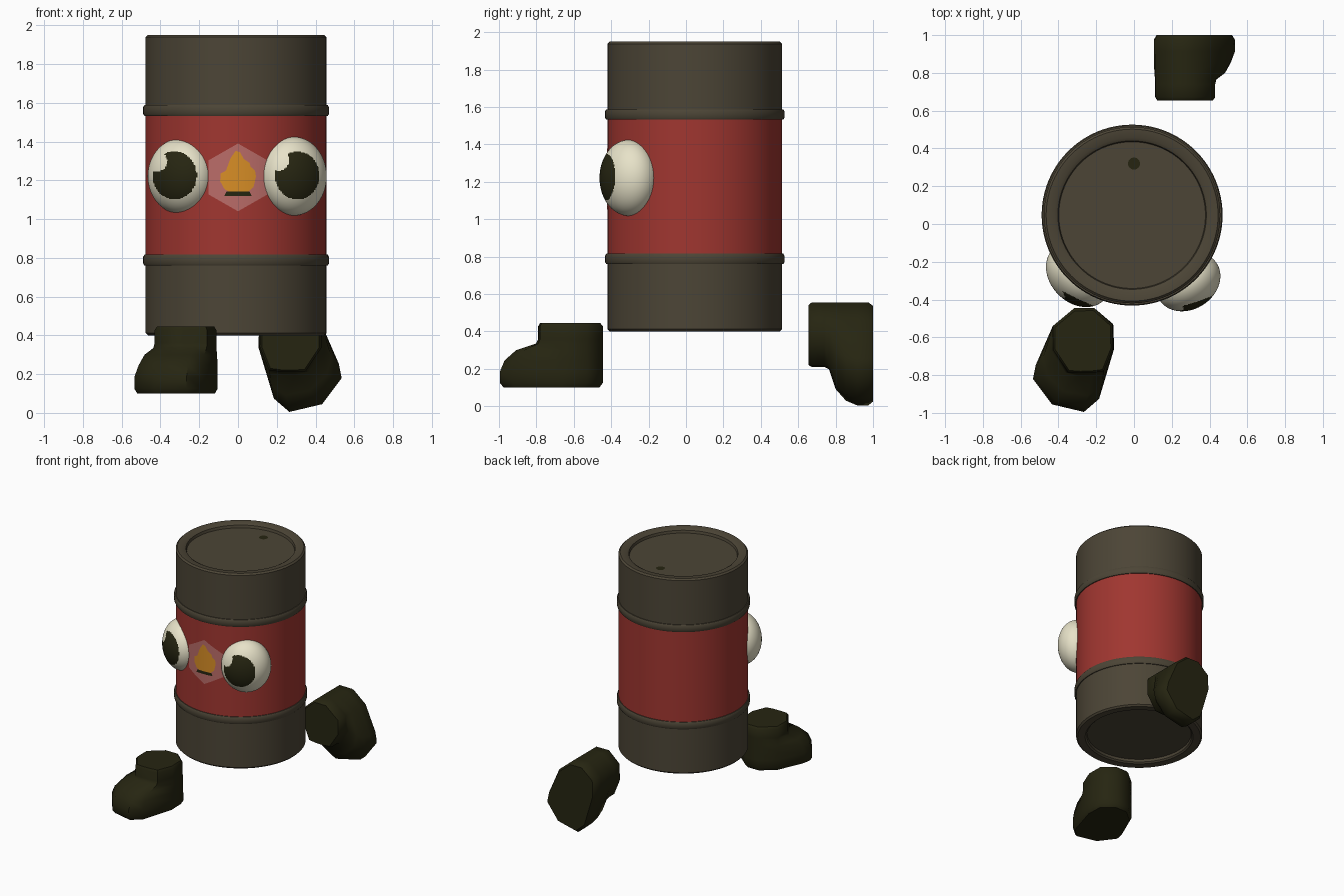
import bpy, bmesh, math
from mathutils import Matrix, Vector

if "Cube" in bpy.data.objects:
    bpy.data.objects.remove(bpy.data.objects["Cube"])

CX, CY, R = -0.01, 0.047, 0.467   # drum axis and radius


def material(name, rgb):
    m = bpy.data.materials.new(name)
    lin = [((c / 255 + 0.055) / 1.055) ** 2.4 if c > 10 else c / 255 / 12.92 for c in rgb]
    m.diffuse_color = (*lin, 1)
    m.use_nodes = True
    m.node_tree.nodes["Principled BSDF"].inputs["Base Color"].default_value = m.diffuse_color
    return m


STEEL = material("dark steel", (76, 69, 54))
RED = material("red paint", (160, 54, 48))
PALE = material("pale red", (186, 108, 104))
ORANGE = material("flame orange", (216, 142, 38))
BLACK = material("olive black", (38, 37, 17))
CREAM = material("cream", (234, 229, 203))


def finish(name, bm, mats, angle=35):
    bmesh.ops.recalc_face_normals(bm, faces=bm.faces)
    me = bpy.data.meshes.new(name)
    bm.to_mesh(me)
    bm.free()
    ob = bpy.data.objects.new(name, me)
    bpy.context.collection.objects.link(ob)
    for m in mats:
        me.materials.append(m)
    bpy.ops.object.select_all(action='DESELECT')
    ob.select_set(True)
    bpy.context.view_layer.objects.active = ob
    bpy.ops.object.shade_smooth_by_angle(angle=math.radians(angle))
    return ob


def loft(bm, rings, close=False):
    """Bridge equal-length point rings; cap the ends, or join last to first."""
    vs = [[bm.verts.new(p) for p in ring] for ring in rings]
    n = len(vs[0])
    pairs = list(zip(vs, vs[1:])) + ([(vs[-1], vs[0])] if close else [])
    for a, b in pairs:
        for i in range(n):
            j = (i + 1) % n
            bm.faces.new((a[i], a[j], b[j], b[i]))
    if not close:
        bm.faces.new(vs[0][::-1])
        bm.faces.new(vs[-1])


def lathe(profile, segs=96):
    return [[(CX + r * math.cos(2 * math.pi * i / segs), CY + r * math.sin(2 * math.pi * i / segs), z)
             for i in range(segs)] for r, z in profile]


# Drum body with recessed lids, red between the hoops
bm = bmesh.new()
loft(bm, lathe([(0.385, 0.432), (0.388, 0.412), (0.40, 0.402), (0.455, 0.40), (R, 0.412),
                (R, 0.787), (R, 1.56), (R, 1.938), (0.455, 1.95), (0.41, 1.948),
                (0.393, 1.938), (0.388, 1.918)]))
for f in bm.faces:
    f.material_index = int(0.787 < f.calc_center_median().z < 1.56)
finish("drum_body", bm, [STEEL, RED])

# Hoops
for name, z in (("lower_hoop", 0.788), ("upper_hoop", 1.56)):
    bm = bmesh.new()
    loft(bm, lathe([(R - 0.01, z - 0.028), (R + 0.006, z - 0.028), (R + 0.012, z - 0.018),
                    (R + 0.012, z + 0.018), (R + 0.006, z + 0.028), (R - 0.01, z + 0.028)]), close=True)
    finish(name, bm, [STEEL], 50)

# Bung on the lid
bm = bmesh.new()
bmesh.ops.create_circle(bm, cap_ends=True, segments=24, radius=0.032,
                        matrix=Matrix.Translation((0, 0.32, 1.921)))
finish("lid_bung", bm, [BLACK])


# Front emblem: flat outlines wrapped around the drum
def plate(name, outline, lift, mat):
    bm = bmesh.new()
    bm.faces.new([bm.verts.new((x, 0, z)) for x, z in outline])
    bmesh.ops.triangulate(bm, faces=bm.faces[:])
    for i in range(-15, 16):
        bmesh.ops.bisect_plane(bm, geom=bm.verts[:] + bm.edges[:] + bm.faces[:],
                               plane_co=(i * 0.0101, 0, 0), plane_no=(1, 0, 0))
    for v in bm.verts:
        v.co.y = CY - math.sqrt((R + lift) ** 2 - (v.co.x - CX) ** 2)
    ob = finish(name, bm, [mat])
    if sum(p.normal.y for p in ob.data.polygons) > 0:
        ob.data.flip_normals()


plate("emblem_badge", [(0, 1.39), (-0.152, 1.303), (-0.152, 1.127), (0, 1.04), (0.152, 1.127), (0.152, 1.303)],
      0.002, PALE)
plate("emblem_flame", [(-0.012, 1.352), (-0.038, 1.315), (-0.042, 1.265), (-0.062, 1.25), (-0.09, 1.235),
                       (-0.092, 1.195), (-0.07, 1.155), (-0.035, 1.135), (0.045, 1.135), (0.08, 1.165),
                       (0.093, 1.22), (0.088, 1.25), (0.065, 1.27), (0.06, 1.29), (0.03, 1.31), (0.01, 1.345)],
      0.004, ORANGE)
plate("emblem_bar", [(-0.06, 1.142), (-0.07, 1.12), (0.07, 1.12), (0.06, 1.142)], 0.006, BLACK)


# Eyes: flattened globes, pupil with a round glint cut out of it
def eye(name, centre, radii, turn, pupil, glint):
    bm = bmesh.new()
    bmesh.ops.create_uvsphere(bm, u_segments=128, v_segments=96, radius=1)
    bm.transform(Matrix.Translation(centre) @ Matrix.Rotation(math.radians(turn), 4, 'Z')
                 @ Matrix.Diagonal((*radii, 1)))
    for f in bm.faces:
        c = f.calc_center_median()
        inside = ((c.x - pupil[0]) / 0.114) ** 2 + ((c.z - pupil[1]) / 0.124) ** 2 < 1
        lit = math.hypot(c.x - glint[0], c.z - glint[1]) < glint[2]
        f.material_index = int(inside and not lit and c.y < centre[1])
    finish(name, bm, [CREAM, BLACK], 60)


eye("left_eye", (-0.294, -0.268, 1.221), (0.191, 0.15, 0.195), -45, (-0.327, 1.225), (-0.417, 1.297, 0.052))
eye("right_eye", (0.287, -0.306, 1.221), (0.18, 0.145, 0.203), 33, (0.306, 1.225), (0.21, 1.303, 0.054))

# Boots: ten-sided sole blending up into a shaft
SOLE = [(-0.317, -0.446), (-0.21, -0.445), (-0.11, -0.53), (-0.105, -0.66), (-0.185, -0.926),
        (-0.265, -0.995), (-0.434, -0.955), (-0.535, -0.82), (-0.52, -0.746), (-0.43, -0.54)]
SHAFT = [(-0.317, -0.446), (-0.21, -0.445), (-0.115, -0.53), (-0.112, -0.66), (-0.16, -0.78),
         (-0.22, -0.788), (-0.285, -0.79), (-0.35, -0.785), (-0.43, -0.665), (-0.43, -0.54)]


def boot(name, placement):
    rings = []
    for z, t, s in ((0.1, 0, 0.93), (0.125, 0, 1), (0.185, 0, 1), (0.245, 0.12, 1), (0.30, 0.42, 1),
                    (0.335, 0.93, 1), (0.36, 1, 1), (0.428, 1, 1), (0.445, 1, 0.93)):
        pts = [Vector(a).lerp(Vector(b), t) for a, b in zip(SOLE, SHAFT)]
        mid = sum(pts, Vector((0, 0))) / len(pts)
        rings.append([(*(mid + (p - mid) * s), z) for p in pts])
    bm = bmesh.new()
    loft(bm, rings)
    bm.transform(placement)
    finish(name, bm, [BLACK], 50)


boot("left_boot", Matrix.Identity(4))
# The other boot is mirrored and tipped forward, toe down
boot("right_boot", Matrix.Translation((0, 1.1, 1.0)) @ Matrix.Rotation(math.pi / 2, 4, 'X')
     @ Matrix.Diagonal((-1, 1, 1, 1)))
